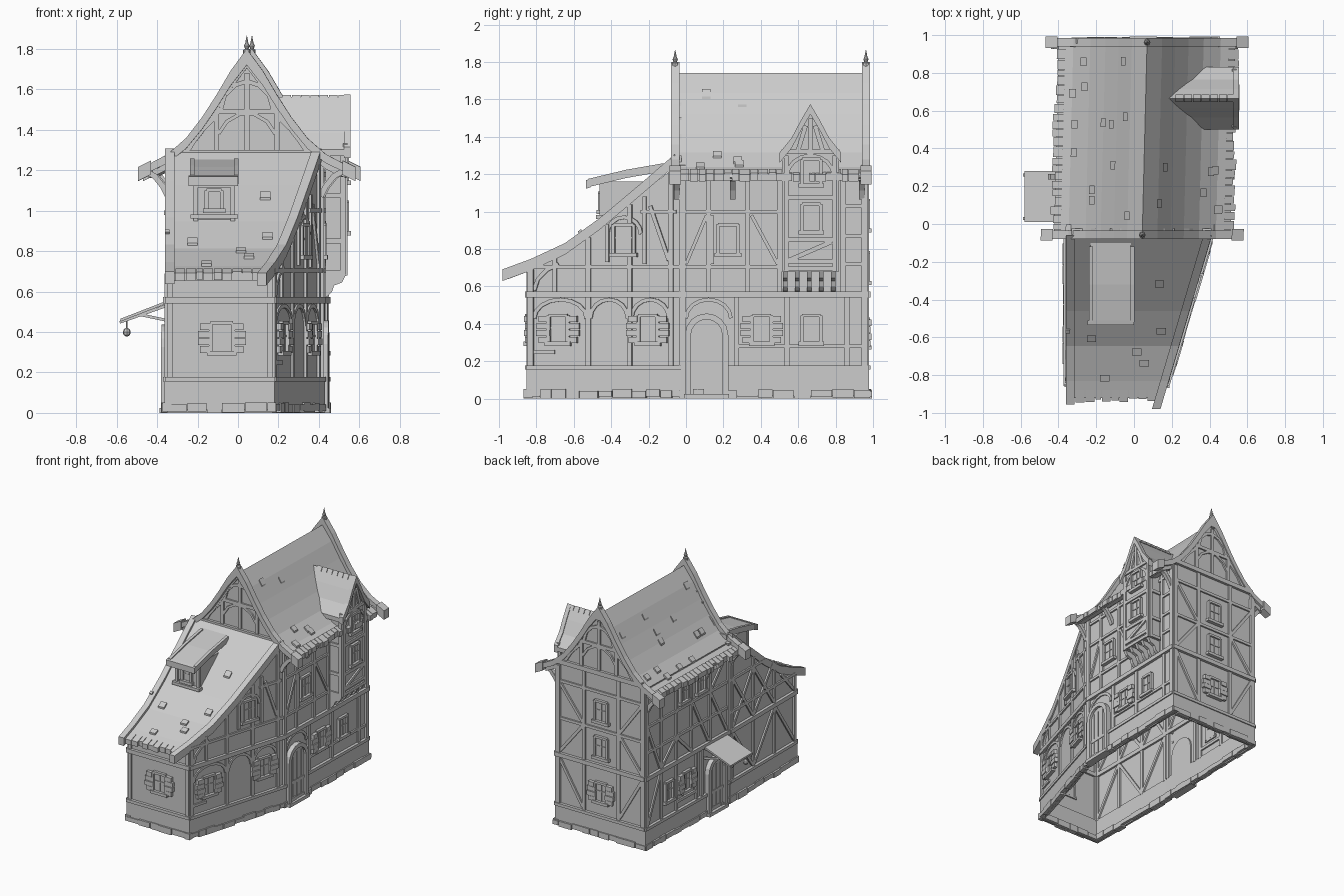
import bpy, bmesh, math, random
from mathutils import Vector as V
random.seed(4)
parts = {}

def loft(name, rings, cap=True):
    bm = parts.setdefault(name, None) or bmesh.new()
    parts[name] = bm
    vs = [[bm.verts.new(p) for p in r] for r in rings]
    n = len(vs[0])
    for a, b in zip(vs, vs[1:]):
        for i in range(n):
            bm.faces.new((a[i], a[(i + 1) % n], b[(i + 1) % n], b[i]))
    if cap:
        bm.faces.new(vs[0][::-1]); bm.faces.new(vs[-1])

def face(name, pts):
    bm = parts.setdefault(name, None) or bmesh.new()
    parts[name] = bm
    bm.faces.new([bm.verts.new(p) for p in pts])

def box(name, x0, x1, y0, y1, z0, z1):
    loft(name, [[(x0, y0, z), (x1, y0, z), (x1, y1, z), (x0, y1, z)] for z in (z0, z1)])

# Wall frames: origin, direction of u, outward normal
def wall(ox, oy, ux, uy, nx, ny):
    return V((ox, oy, 0)), V((ux, uy, 0)), V((nx, ny, 0)).normalized()
RM, RW = wall(.41, 0, .025, 1, 1, 0), wall(.419, 0, .296, 1, 1, -.296)
LM, LW = wall(-.345, 0, .025, 1, -1, 0), wall(-.35, 0, 0, 1, -1, 0)
F, B, G = wall(0, -.84, 1, 0, 0, -1), wall(0, .965, 1, 0, 0, 1), wall(0, -.035, 1, 0, 0, -1)
OR, DO = wall(.53, 0, 0, 1, 1, 0), wall(0, -.45, 1, 0, 0, -1)

def pt(W, u, z, o=0):
    return W[0] + W[1] * u + W[2] * o + V((0, 0, z))

def panel(W, name, pts, d0, d1):
    loft(name, [[pt(W, u, z, d) for u, z in pts] for d in (d0, d1)])

def rect(W, name, u0, u1, z0, z1, d0, d1):
    panel(W, name, [(u0, z0), (u1, z0), (u1, z1), (u0, z1)], d0, d1)

def strip(W, name, pts, w=.026, proud=.012, back=-.012):
    p = [V(q) for q in pts]
    rings = []
    for i, q in enumerate(p):
        d = (p[min(i + 1, len(p) - 1)] - p[max(i - 1, 0)]).normalized() * w / 2
        l, r = q + V((-d.y, d.x)), q - V((-d.y, d.x))
        rings.append([pt(W, *l, back), pt(W, *l, proud), pt(W, *r, proud), pt(W, *r, back)])
    loft(name, rings)

def beams(W, name, segs, w=.026, proud=.012):
    for a, b, c, d in segs:
        strip(W, name, [(a, b), (c, d)], w, proud)

def arch(W, name, u0, u1, z0, h, w=.02, proud=.01):
    c, r = (u0 + u1) / 2, (u1 - u0) / 2
    strip(W, name, [(c - r * math.cos(t * math.pi / 8), z0 + h * math.sin(t * math.pi / 8)) for t in range(9)], w, proud)

def window(W, u, z, w=.11, h=.16, shutters=False):
    a, b = w / 2, h / 2
    rect(W, "window_panes", u - a, u + a, z - b, z + b, -.01, .006)
    beams(W, "window_frames", [(u - a, z - b, u - a, z + b), (u + a, z - b, u + a, z + b), (u - a, z + b, u + a, z + b)], .018, .02)
    rect(W, "window_frames", u - a - .018, u + a + .018, z - b - .012, z - b + .01, -.01, .028)
    beams(W, "window_frames", [(u, z - b, u, z + b), (u - a, z + .01, u + a, z + .01)], .008, .011)
    if shutters:
        for s in (-1, 1):
            for k in range(4):
                c = u + s * (a + .028)
                e = .024 + (.012 if k in (1, 2) else 0)
                rect(W, "shutters", c - e, c + e, z - b + k * h / 4 + .002, z - b + (k + 1) * h / 4 - .002, 0, .022 + .004 * (k % 2))

def door(W, u, w, h):
    a = w / 2
    arc = [(u - a * math.cos(t * math.pi / 8), h - a + a * math.sin(t * math.pi / 8)) for t in range(9)]
    outline = [(u - a, 0)] + arc + [(u + a, 0)]
    panel(W, "doors", outline, -.012, .018)
    strip(W, "door_frames", outline, .032, .036)
    for k in (-1, 0, 1):
        beams(W, "doors", [(u + k * a / 2, .03, u + k * a / 2, h - .05)], .004, .022)
    rect(W, "door_frames", u - a - .02, u + a + .02, 0, .025, 0, .045)

def interp(prof, t):
    i = min(int(t), len(prof) - 2)
    return V(prof[i]).lerp(V(prof[i + 1]), t - i)

# Roof profiles: half section of main roof (dx, z), and side section of wing roof (y, z)
P = [(0, 1.765), (.08, 1.66), (.15, 1.545), (.22, 1.44), (.30, 1.34), (.39, 1.265), (.53, 1.195)]
Q = [(-.06, 1.275), (-.246, 1.115), (-.46, .935), (-.647, .80), (-.83, .715), (-.98, .66)]
ridge = lambda y: .045 + .025 * y
def rp(s, t, y, off):
    dx, z = interp(P, t)
    return V((ridge(y) + s * dx, y, z + off))
def zw(y):
    for (a, b), (c, d) in zip(Q, Q[1:]):
        if c <= y <= a:
            return b + (d - b) * (a - y) / (a - c)
    return Q[0][1]
xr = lambda y: .405 + .296 * y

# Main walls (open below) and gables
for W in (RM, LM):
    face("main_walls", [pt(W, -.035, 0), pt(W, .965, 0), pt(W, .965, 1.25), pt(W, -.035, 1.25)])
for y, z0 in ((-.035, 1.15), (.965, 0)):
    xl, xR = -.345 + .025 * y, .41 + .025 * y
    side = lambda s: [rp(s, t, y, -.04) for t in (1, 2, 3, 4, 4.6)]
    face("gable_walls", [(xl, y, z0), (xR, y, z0)] + side(1)[::-1] + [rp(1, 0, y, -.04)] + side(-1))
# Wing walls
for W in (RW, LW):
    ys = [-.035, -.246, -.46, -.647, -.84]
    face("wing_walls", [pt(W, -.84, 0), pt(W, -.035, 0)] + [pt(W, y, zw(y) - .02) for y in ys])
face("wing_walls", [pt(F, -.35, 0), pt(F, .17, 0), pt(F, .17, .7), pt(F, -.35, .7)])

# Stone base, plinth blocks, belt beams, corner posts
for W, a, b in ((RM, -.03, .975), (LM, -.03, .975), (RW, -.85, -.02), (LW, -.85, -.02), (F, -.36, .18), (B, -.33, .445)):
    rect(W, "stone_base", a, b, .015, .165, -.01, .014)
    rect(W, "base_ledge", a, b, .155, .178, -.01, .022)
    rect(W, "belt_beam", a, b, .54, .572, -.015, .022)
    u = a - .008
    while u < b:
        e = min(u + random.uniform(.06, .12), b + .012)
        rect(W, "plinth_stones", u, e - .003, random.uniform(0, .012), random.uniform(.04, .052), -.02, random.uniform(.02, .03))
        u = e
for W, us in ((RM, (-.02, .955)), (LM, (-.02, .955))):
    beams(W, "corner_posts", [(u, .17, u, 1.25) for u in us], .034, .016)
for W in (RW, LW):
    beams(W, "corner_posts", [(-.828, .17, -.828, .69)], .03, .014)
beams(F, "corner_posts", [(-.338, .17, -.338, .68), (.158, .17, .158, .68)], .026, .012)
beams(B, "corner_posts", [(-.31, .17, -.31, 1.25), (.42, .17, .42, 1.25)], .034, .014)

# Right side framing
t = "right_timbers"
beams(RW, t, [(u, .17, u, zw(u) - .03) for u in (-.52, -.30, -.08)])
beams(RW, t, [(-.83, .705, -.03, .705), (-.42, .73, -.42, .93), (-.24, 1.0, -.05, 1.0), (-.70, .57, -.70, .76), (-.22, .72, -.22, 1.08),
              (-.83, .25, -.70, .25), (-.19, 1.03, -.09, .74)], .02)
for a, b in ((-.81, -.53), (-.51, -.31), (-.29, -.09)):
    arch(RW, t, a, b, .43, .10)
arch(RW, t, -.42, -.24, .88, .09)
strip(RW, t, [(-.81, .58), (-.79, .64), (-.74, .69), (-.68, .72)], .02)
beams(RM, t, [(u, .17, u, .54) for u in (.27, .54, .86)] + [(u, .57, u, 1.22) for u in (.12, .33, .50, .84)])
beams(RM, t, [(-.02, .705, .5, .705), (-.02, 1.0, .5, 1.0), (-.02, 1.18, .95, 1.18), (.83, .72, .95, .72), (.83, .87, .95, .87),
              (.83, 1.03, .95, 1.03), (.27, .28, .95, .28), (.14, .72, .14, .98)], .02)
beams(RM, t, [(0, .72, .11, .98), (.49, .72, .35, .98)], .018)
arch(RM, t, .0, .24, .43, .1)
window(RW, -.68, .37, .10, .15, True); window(RW, -.20, .37, .10, .15, True)
window(RM, .405, .37, .10, .15, True); window(RM, .67, .37, .10, .15)
window(RW, -.33, .85); window(RM, .225, .85)
door(RM, .11, .20, .44)

# Left side framing
t = "left_timbers"
beams(LW, t, [(u, .17, u, zw(u) - .03) for u in (-.58, -.32, -.06)])
beams(LW, t, [(-.83, .70, -.03, .70), (-.46, .95, -.03, .95), (-.57, .58, -.33, .93), (-.57, .90, -.33, .58), (-.31, .58, -.07, .94),
              (-.31, .94, -.07, .58), (-.82, .19, -.59, .53), (-.57, .53, -.33, .19), (-.31, .19, -.07, .53), (-.82, .58, -.66, .76)], .022)
beams(LM, t, [(u, .17, u, .54) for u in (.30, .36, .60, .78)] + [(u, .57, u, 1.22) for u in (.2, .42, .60, .78)])
beams(LM, t, [(-.02, .75, .95, .75), (-.02, 1.18, .95, 1.18), (-.02, .95, .95, .95), (0, .58, .19, .93), (.79, .53, .94, .19), (.79, .58, .94, .93),
              (.43, .58, .59, .74), (.61, .74, .77, .58), (0, 1.17, .19, .96), (.22, .58, .40, .93), (.37, .24, .59, .24)], .022)
window(LM, .48, .36, .09, .15, True); window(LM, .69, .36, .09, .15)
window(LM, .51, 1.06, .09, .14); window(LM, .31, 1.06, .09, .14)
door(LM, .14, .19, .42)

# Front and back framing
rect(F, "front_timbers", -.35, .17, .655, .68, -.01, .012)
window(F, -.08, .37, .11, .15, True)
t = "back_timbers"
beams(B, t, [(u, .17, u, 1.27) for u in (-.10, .20)])
beams(B, t, [(-.31, z, .42, z) for z in (.84, 1.13)] + [(-.30, .58, -.11, .83), (.41, .58, .21, .83), (-.30, 1.12, -.11, .86), (.41, 1.12, .21, .86),
                                             (-.30, .53, -.11, .2), (.41, .53, .21, .2)], .022)
window(B, .05, .35, .10, .15, True); window(B, .05, .70); window(B, .05, .98)
for W, c in ((G, .044), (B, .069)):
    t = "gable_timbers"
    rect(W, t, c - .375, c + .365, 1.265, 1.30, -.01, .02)
    beams(W, t, [(c, 1.29, c, 1.68), (c - .15, 1.29, c - .15, 1.48), (c + .15, 1.29, c + .15, 1.48), (c - .17, 1.49, c + .17, 1.49)])
    for s in (-1, 1):
        strip(W, t, [(c + s * .29, 1.30), (c + s * .24, 1.38), (c + s * .17, 1.45), (c + s * .16, 1.47)], .022)
        strip(W, t, [(c + s * .13, 1.50), (c + s * .11, 1.57), (c + s * .06, 1.62), (c, 1.64)], .022)
        strip(W, t, [(c + s * .14, 1.38), (c + s * .10, 1.44), (c + s * .04, 1.475), (c, 1.48)], .018)

# Main roof, bargeboards, eave tiles, brackets
TS = (0, 1, 2, 3, 4, 5, 5.55)
def ring(s, t, y0, y1, top, bot):
    return [rp(s, t, y0, top), rp(s, t, y1, top), rp(s, t, y1, bot), rp(s, t, y0, bot)]
for s in (-1, 1):
    loft("main_roof", [ring(s, t, -.05, .965, -.025, -.06) for t in TS])
    for y in (-.08, .94):
        loft("bargeboards", [ring(s, t, y, y + .045, .035 - .004 * t, -.045 + .003 * t) for t in range(7)])
        loft("bargeboards", [ring(s, t, y - .008, y + .053, .025, -.045) for t in (5.6, 6.05)])
    y = -.03
    while y < .93:
        w, e = random.uniform(.03, .06), random.uniform(5.55, 5.72)
        loft("eave_tiles", [ring(s, t, y, y + w - .004, -.016, -.055) for t in (5.3, e)])
        y += w
    for k in range(13):
        y, t0 = random.uniform(0, .88), random.uniform(.8, 4.9)
        if s < 0 or not .45 < y < .86:
            loft("loose_tiles", [ring(s, q, y, y + .045, -.012, -.04) for q in (t0, t0 + .35)])
    for y in (-.06, .24, .93):
        x = (.41 if s > 0 else -.345) + .025 * y
        arcp = [(x, 1.07), (x + s * .025, 1.12), (x + s * .065, 1.17), (x + s * .11, 1.195)]
        strip(wall(0, y + .01, 1, 0, 0, -1), "eave_brackets", arcp, .028, .014, -.014)
y = -.03
while y < .94:
    x, z = ridge(y), 1.728 - .012 * math.sin((y + .03) * 3.2) + random.uniform(-.003, .004)
    loft("ridge_tiles", [[(x - .025, q, z - .03), (x, q, z + .01), (x + .025, q, z - .03)] for q in (y, y + .055)])
    y += .06
# Finials
for y in (-.058, .962):
    prof = [(.018, 1.76), (.018, 1.795), (.009, 1.80), (.014, 1.815), (.008, 1.828), (.001, 1.865)]
    loft("finials", [[(ridge(y) + r * math.cos(a * math.pi / 4), y + r * math.sin(a * math.pi / 4), z) for a in range(8)] for r, z in prof])

# Wing roof with side boards and tiles
def wring(x0, x1, y, z, top, bot):
    return [(x0, y, z + top), (x1, y, z + top), (x1, y, z + bot), (x0, y, z + bot)]
loft("wing_roof", [wring(-.335, xr(y), y, z, .012, -.025) for y, z in Q[:-1] + [(-.92, .68)]])
loft("wing_boards", [wring(-.36, -.315, y, z, .032, -.03) for y, z in Q[:-1] + [(-.955, .668)]])
loft("wing_boards", [wring(xr(y) - .02, xr(y) + .025, y, z, .032, -.03) for y, z in Q])
x = -.31
while x < .10:
    w, e = random.uniform(.03, .055), random.uniform(-.945, -.925)
    loft("wing_tiles", [wring(x, x + w - .004, q, zw(q), .018, -.02) for q in (-.88, e)])
    x += w
for x, y in ((.11, -.3), (-.25, -.59), (-.01, -.66), (.03, -.72), (.12, -.55), (-.18, -.8)):
    loft("wing_tiles", [wring(x, x + .05, q, zw(q), .025, 0) for q in (y, y - .035)])

# Shed dormer on wing roof
box("dormer_walls", -.215, -.02, -.45, -.12, .93, 1.16)
loft("dormer_roof", [wring(-.235 - e, -.01 + e, y, z, .015, -.018) for y, z, e in ((-.53, 1.15, .004), (-.32, 1.20, 0), (-.10, 1.238, -.005))])
loft("dormer_roof", [wring(-.245, 0, y, z, .02, -.025) for y, z in ((-.535, 1.148), (-.51, 1.155))])
for a in (-.238, -.02):
    loft("dormer_roof", [wring(a, a + .022, y, z, .024, -.02) for y, z in ((-.52, 1.152), (-.32, 1.20), (-.12, 1.235))])
beams(DO, "dormer_timbers", [(-.21, .95, -.21, 1.15), (-.025, .95, -.025, 1.15), (-.21, 1.125, -.025, 1.125)], .022)
rect(DO, "dormer_timbers", -.235, 0, .96, .982, -.01, .03)
window(DO, -.118, 1.05, .075, .10)

# Oriel on right side: body, framing, corbels, gabled roof
box("oriel_walls", .40, .53, .525, .805, .68, 1.32)
panel(OR, "oriel_walls", [(.525, 1.3), (.805, 1.3), (.665, 1.53)], -.2, 0)
t = "oriel_timbers"
beams(OR, t, [(.535, .68, .535, 1.3), (.795, .68, .795, 1.3), (.535, .695, .795, .695), (.535, .735, .795, .735), (.535, .85, .795, .85),
              (.535, 1.075, .795, 1.075), (.55, .74, .78, .84), (.51, 1.32, .82, 1.32), (.665, 1.32, .665, 1.5), (.60, 1.33, .64, 1.46), (.73, 1.33, .69, 1.46)], .024)
arch(OR, t, .54, .79, 1.19, .11)
window(OR, .67, .965, .10, .15); window(OR, .67, 1.21, .10, .14)
for y, n in ((.525, -1), (.805, 1)):
    S = wall(0, y, 1, 0, 0, n)
    beams(S, t, [(.42, z, .53, z) for z in (.695, .85, 1.075, 1.3)] + [(.52, .68, .52, 1.3)], .024)
for k in range(5):
    y = .53 + k * .0645
    cor = [(.40, .57), (.44, .575), (.465, .60), (.475, .63), (.515, .645), (.535, .685), (.40, .685)]
    panel(wall(0, y, 1, 0, 0, -1), "oriel_corbels", cor, -.012, .012)
OP = [(0, 1.555, .17), (.05, 1.47, .23), (.10, 1.375, .30), (.165, 1.295, .36)]
for s in (-1, 1):
    def oring(d, z, x0, x1, top, bot):
        y = .665 + s * d
        return [(x0, y, z + top), (x1, y, z + top), (x1, y, z + bot), (x0, y, z + bot)]
    loft("oriel_roof", [oring(d, z, x, .545, .008, -.025) for d, z, x in OP])
    loft("oriel_bargeboards", [oring(d, z, .525, .557, .02, -.035) for d, z, x in OP])
for k in range(7):
    x = .22 + k * .046
    loft("oriel_roof", [[(q, .645, 1.54), (q, .665, 1.573), (q, .685, 1.54)] for q in (x, x + .042)])

# Awning with struts and hanging lantern on left side
loft("awning", [[(x, .01, z), (x, .28, z), (x, .28, z + .014), (x, .01, z + .014)] for x, z in ((-.58, .452), (-.34, .545))])
for y in (.03, .26):
    strip(wall(0, y, 1, 0, 0, -1), "awning_struts", [(-.34, .455), (-.49, .487)], .014, .008, -.008)
    strip(wall(0, y, 1, 0, 0, -1), "awning_struts", [(-.34, .535), (-.585, .448)], .014, .008, -.008)
lan = [(.003, .465), (.003, .42), (.014, .414), (.02, .40), (.016, .385), (.004, .378)]
loft("lantern", [[(-.55 + r * math.cos(a * math.pi / 4), .05 + r * math.sin(a * math.pi / 4), z) for a in range(8)] for r, z in lan])

# Turn every gathered part into an object
for name, bm in parts.items():
    bmesh.ops.recalc_face_normals(bm, faces=bm.faces)
    me = bpy.data.meshes.new(name)
    bm.to_mesh(me); bm.free()
    bpy.context.collection.objects.link(bpy.data.objects.new(name, me))
